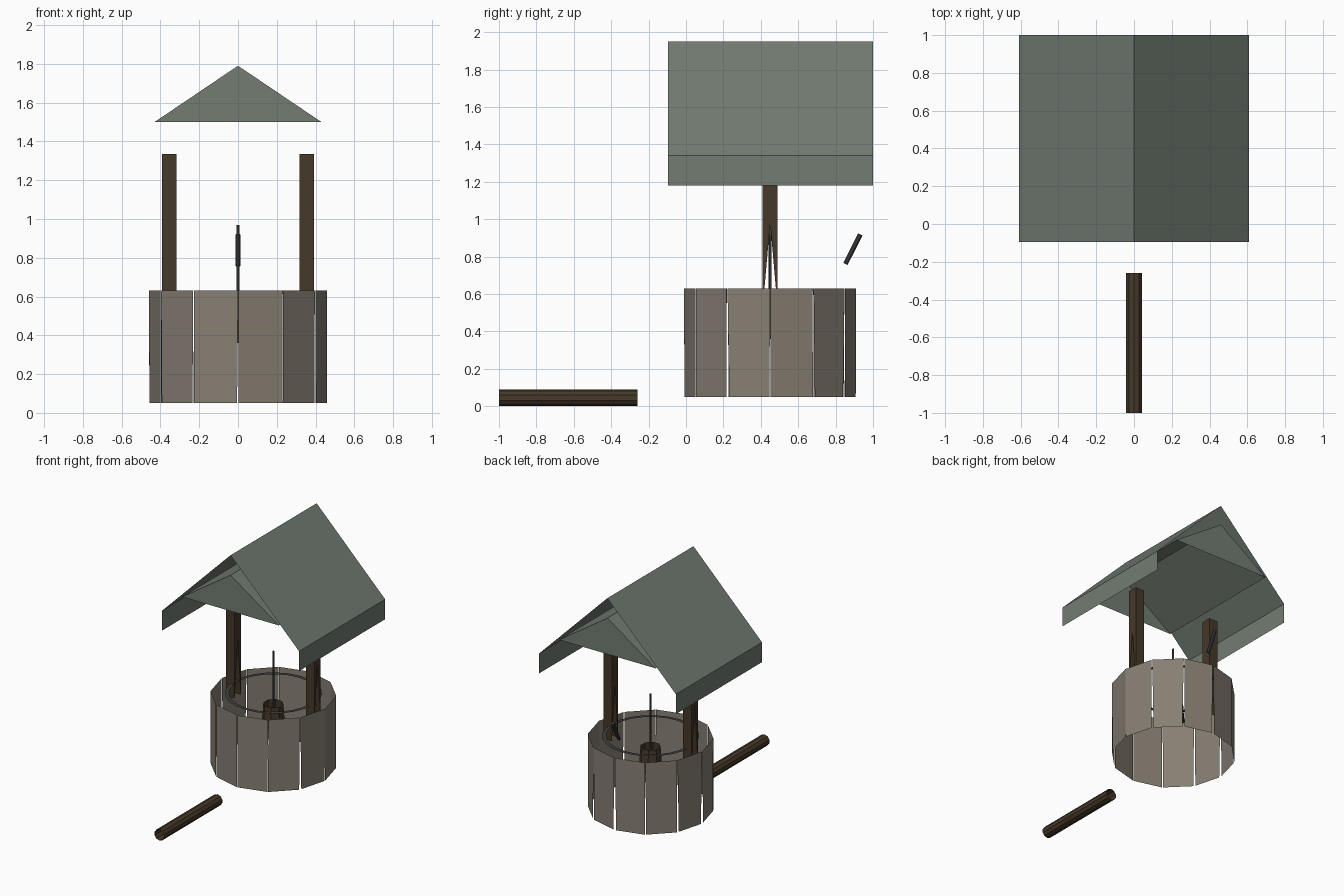
import bpy, math, random
from mathutils import Vector

if "Cube" in bpy.data.objects:
    bpy.data.objects.remove(bpy.data.objects["Cube"])

random.seed(4)
CY = 0.45  # well centre on y


def material(name, rgb):
    m = bpy.data.materials.new(name)
    m.diffuse_color = (*rgb, 1)
    m.use_nodes = True
    m.node_tree.nodes["Principled BSDF"].inputs["Base Color"].default_value = m.diffuse_color
    return m


ROOF = material("roof_slate", (0.17, 0.20, 0.17))
STONE = material("wall_stone", (0.24, 0.21, 0.17))
WOOD = material("dark_wood", (0.06, 0.04, 0.022))
IRON = material("dark_iron", (0.05, 0.05, 0.05))


def mesh(name, verts, faces, mat):
    me = bpy.data.meshes.new(name)
    me.from_pydata([tuple(v) for v in verts], [], faces)
    me.materials.append(mat)
    ob = bpy.data.objects.new(name, me)
    bpy.context.collection.objects.link(ob)
    return ob


def strip(name, xz, y0, y1, mat, gables=False):
    """Fold an x-z profile into a thin sheet along y."""
    n = len(xz)
    verts = [(x, y, z) for y in (y0, y1) for x, z in xz]
    faces = [(i, i + 1, n + i + 1, n + i) for i in range(n - 1)]
    if gables:
        faces += [tuple(range(n - 1, -1, -1)), tuple(range(n, 2 * n))]
    return mesh(name, verts, faces, mat)


def tube(name, a, b, ra, rb, n, mat, cap_a=False, cap_b=False):
    """Faceted tube from a to b."""
    a, b = Vector(a), Vector(b)
    q = (b - a).to_track_quat('Z', 'Y')
    verts = [p + q @ Vector((r * math.cos(t), r * math.sin(t), 0))
             for p, r in ((a, ra), (b, rb))
             for t in [2 * math.pi * (i + 0.5) / n for i in range(n)]]
    faces = [(i, (i + 1) % n, n + (i + 1) % n, n + i) for i in range(n)]
    if cap_a:
        faces.append(tuple(range(n - 1, -1, -1)))
    if cap_b:
        faces.append(tuple(range(n, 2 * n)))
    return mesh(name, verts, faces, mat)


# roof: thin folded sheet with hanging fascia, and gabled lining beneath
strip("roof", [(-.61, 1.18), (-.61, 1.34), (0, 1.95), (.61, 1.34), (.61, 1.18)],
      -0.095, 1.0, ROOF)
strip("roof_lining", [(-.43, 1.50), (0, 1.79), (.43, 1.50)],
      -0.095, 1.0, ROOF, gables=True)

# well wall: twelve slightly uneven thin panels
verts, faces = [], []
R = 0.46
for i in range(12):
    ends = [Vector((R * math.sin(t), CY - R * math.cos(t), 0))
            for t in (math.radians(30 * i), math.radians(30 * (i + 1)))]
    k = len(verts)
    for z, shrink in ((0.05, 0.04), (0.63, 0.01)):
        g0, g1 = (random.uniform(0, 2 * shrink) * 0.8 for _ in range(2))
        verts += [ends[0].lerp(ends[1], g0) + Vector((0, 0, z)),
                  ends[1].lerp(ends[0], g1) + Vector((0, 0, z))]
    faces.append((k, k + 1, k + 3, k + 2))
mesh("wall_panels", verts, faces, STONE)

# flat inner rim
n = 24
verts = [(r * math.cos(2 * math.pi * i / n), CY + r * math.sin(2 * math.pi * i / n), 0.633)
         for r in (0.325, 0.355) for i in range(n)]
mesh("inner_rim", verts,
     [(i, n + i, n + (i + 1) % n, (i + 1) % n) for i in range(n)], IRON)

# posts with a forked foot
yz = [(.41, .52), (.45, .98), (.49, .52), (.49, 1.335), (.45, 1.335), (.41, 1.335)]
for side, name in ((-1, "left_post"), (1, "right_post")):
    xs = (side * 0.355 - 0.038, side * 0.355 + 0.038)
    verts = [(x, y, z) for x in xs for y, z in yz]
    faces = [(i, (i + 1) % 6, 6 + (i + 1) % 6, 6 + i) for i in range(6)]
    for o in (0, 6):
        faces += [(o, o + 1, o + 4, o + 5), (o + 1, o + 2, o + 3, o + 4)]
    mesh(name, verts, faces, WOOD)

# bucket and rope
tube("bucket", (0, CY, 0.36), (0, CY, 0.55), 0.088, 0.075, 8, WOOD, cap_a=True)
tube("rope", (0, CY, 0.37), (0, CY, 0.97), 0.008, 0.008, 6, IRON)

# crank handle, and the open roller lying in front
tube("crank_handle", (0, 0.852, 0.76), (0, 0.932, 0.918), 0.014, 0.014, 8, IRON, True, True)
tube("roller", (0, -1.0, 0.045), (0, -0.26, 0.045), 0.045, 0.045, 10, WOOD)
